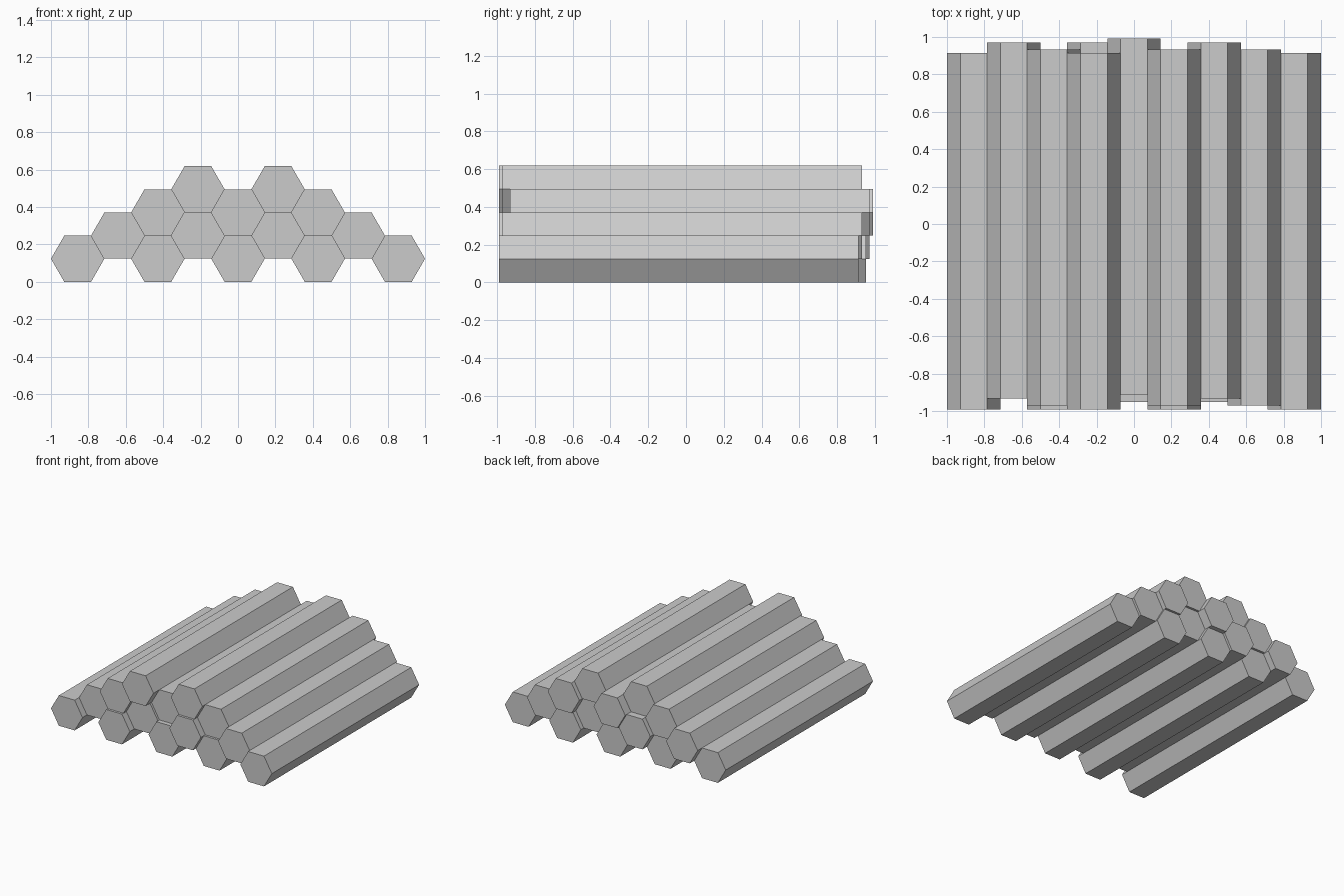
import bpy, bmesh, math

if "Cube" in bpy.data.objects:
    bpy.data.objects.remove(bpy.data.objects["Cube"])

R = 1 / 7                   # hexagon circumradius
H = math.sqrt(3) * R        # hexagon height across flats
LENGTH = 40 / 21
STEP = 0.01905              # unit of each log's lengthwise shift
FRONT = -(LENGTH + 4 * STEP) / 2


def hex_log(name, x, z, shift):
    """Hexagonal prism lying along y."""
    bm = bmesh.new()
    y0 = FRONT + shift * STEP
    ring = []
    for i in range(6):
        a = i * math.pi / 3
        ring.append(bm.verts.new((x + R * math.cos(a), y0, z + R * math.sin(a))))
    cap = bm.faces.new(ring)
    ext = bmesh.ops.extrude_face_region(bm, geom=[cap], use_keep_orig=True)
    verts = [v for v in ext["geom"] if isinstance(v, bmesh.types.BMVert)]
    bmesh.ops.translate(bm, verts=verts, vec=(0, LENGTH, 0))
    bmesh.ops.recalc_face_normals(bm, faces=bm.faces)
    mesh = bpy.data.meshes.new(name)
    bm.to_mesh(mesh)
    bm.free()
    bpy.context.collection.objects.link(bpy.data.objects.new(name, mesh))


# Stacked rows, bottom to top: shift of each log from left to right
rows = [
    [0, 0, 2, 2, 0],
    [3, 3, 0, 1],
    [1, 4, 3],
    [0, 1],
]
for r, shifts in enumerate(rows):
    for i, shift in enumerate(shifts):
        x = (i - (len(shifts) - 1) / 2) * 3 * R
        hex_log(f"log_row{r + 1}_{i + 1}", x, H / 2 * (r + 1), shift)
